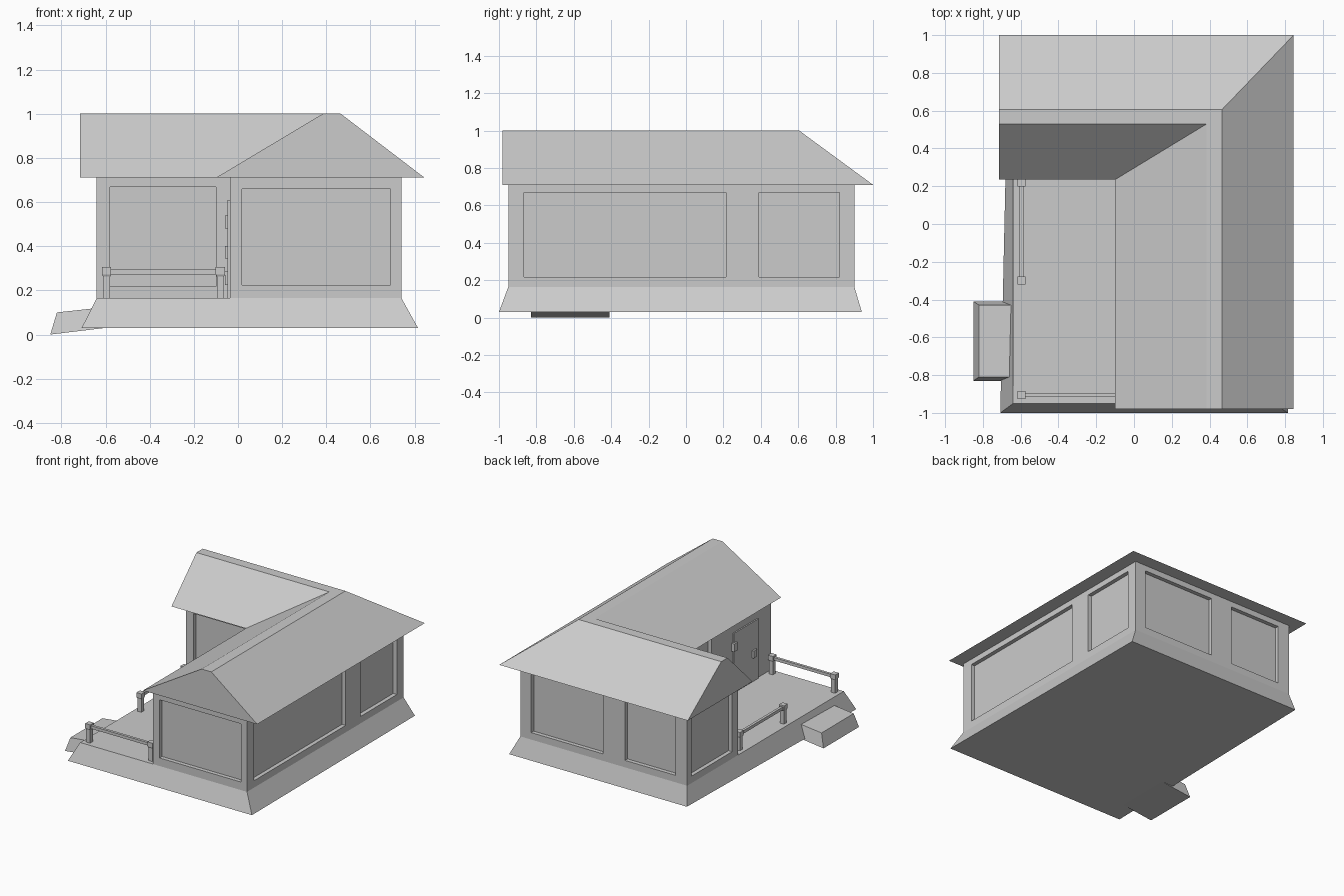
import bpy, bmesh

if "Cube" in bpy.data.objects:
    bpy.data.objects.remove(bpy.data.objects["Cube"])


def mesh_object(name, verts, faces):
    bm = bmesh.new()
    vs = [bm.verts.new(v) for v in verts]
    for f in faces:
        bm.faces.new([vs[i] for i in f])
    bmesh.ops.recalc_face_normals(bm, faces=bm.faces)
    me = bpy.data.meshes.new(name)
    bm.to_mesh(me)
    bm.free()
    ob = bpy.data.objects.new(name, me)
    bpy.context.collection.objects.link(ob)
    return ob


def loft(name, rings):
    """Skin a list of equal-length closed rings and cap both ends."""
    n = len(rings[0])
    verts = [p for r in rings for p in r]
    faces = [list(range(n)), list(range(len(verts) - n, len(verts)))]
    for k in range(len(rings) - 1):
        for i in range(n):
            j = (i + 1) % n
            faces.append([k * n + i, k * n + j, (k + 1) * n + j, (k + 1) * n + i])
    return mesh_object(name, verts, faces)


def rect(x0, x1, y0, y1, z):
    return [(x0, y0, z), (x1, y0, z), (x1, y1, z), (x0, y1, z)]


def boxes(name, specs):
    """One object made of several boxes (x0, x1, y0, y1, z0, z1)."""
    verts, faces = [], []
    for x0, x1, y0, y1, z0, z1 in specs:
        b = len(verts)
        verts += rect(x0, x1, y0, y1, z0) + rect(x0, x1, y0, y1, z1)
        for f in ((0, 1, 2, 3), (4, 5, 6, 7), (0, 1, 5, 4),
                  (1, 2, 6, 5), (2, 3, 7, 6), (3, 0, 4, 7)):
            faces.append([b + i for i in f])
    return mesh_object(name, verts, faces)


# Flared foundation, whose top is the porch deck
loft("foundation", [
    [(-0.708, -1.0, 0.03), (0.815, -1.0, 0.03), (0.805, 0.94, 0.03), (-0.665, 0.94, 0.03)],
    rect(-0.64, 0.74, -0.95, 0.90, 0.165)])

# Entry step, tapered towards the top
loft("entry_step", [
    [(-0.85, -0.83, 0.0), (-0.60, -0.83, 0.03), (-0.60, -0.41, 0.03), (-0.85, -0.41, 0.0)],
    [(-0.82, -0.81, 0.10), (-0.62, -0.81, 0.122), (-0.62, -0.43, 0.122), (-0.82, -0.43, 0.10)]])

# L-shaped walls
WX, WY = -0.037, 0.30
plan = [(WX, -0.95), (0.74, -0.95), (0.74, 0.90), (-0.64, 0.90), (-0.64, WY), (WX, WY)]
walls = loft("walls", [[(x, y, z) for x, y in plan] for z in (0.165, 0.71)])

# Recessed windows cut into the walls
D, Z0, Z1 = 0.03, 0.217, 0.668
cutter = boxes("window_cutter", [
    (0.017, 0.69, -1.0, -0.95 + D, 0.225, 0.66),
    (0.74 - D, 0.80, -0.865, 0.215, Z0, Z1),
    (0.74 - D, 0.80, 0.39, 0.82, Z0, Z1),
    (0.055, 0.65, 0.90 - D, 0.95, Z0, Z1),
    (-0.545, -0.125, 0.90 - D, 0.95, Z0, Z1),
    (-0.70, -0.64 + D, 0.37, 0.85, Z0, Z1),
    (-0.58, -0.10, WY - 0.05, WY + D, Z0, Z1),
    (-0.08, WX + D, -0.25, 0.20, Z0, Z1)])
cutter.hide_render = True
mod = walls.modifiers.new("windows", 'BOOLEAN')
mod.operation, mod.solver, mod.object = 'DIFFERENCE', 'EXACT', cutter
bpy.context.view_layer.objects.active = walls
bpy.ops.object.modifier_apply(modifier=mod.name)
bpy.data.objects.remove(cutter)

# Roof: one flat-topped profile swept around the mitred corner
px = [-0.10, 0.385, 0.465, 0.845]
py = [0.235, 0.53, 0.605, 1.0]
pz = [0.71, 1.0, 1.0, 0.71]
loft("roof", [
    [(x, -0.98, z) for x, z in zip(px, pz)],
    list(zip(px, py, pz)),
    [(-0.715, y, z) for y, z in zip(py, pz)]])

# Door with hinges and handle plate
boxes("door", [(WX - 0.01, WX + 0.01, -0.79, -0.50, 0.165, 0.61)])
boxes("door_hinges", [(-0.06, WX, -0.525, -0.485, z, z + 0.06) for z in (0.48, 0.225)])
boxes("door_handle", [(-0.06, WX, -0.755, -0.715, 0.345, 0.40)])

# Porch railing posts with flared caps, and rails
for i, (x, y) in enumerate([(-0.595, -0.905), (-0.08, -0.905), (-0.595, -0.30), (-0.595, 0.22)]):
    loft(f"railing_post_{i}", [
        rect(x - s, x + s, y - s, y + s, z)
        for s, z in ((0.016, 0.165), (0.016, 0.262), (0.021, 0.272), (0.021, 0.305))])
boxes("front_rail", [(-0.595, -0.08, -0.915, -0.895, 0.272, 0.294)])
boxes("side_rail", [(-0.605, -0.585, -0.30, 0.22, 0.272, 0.294)])
